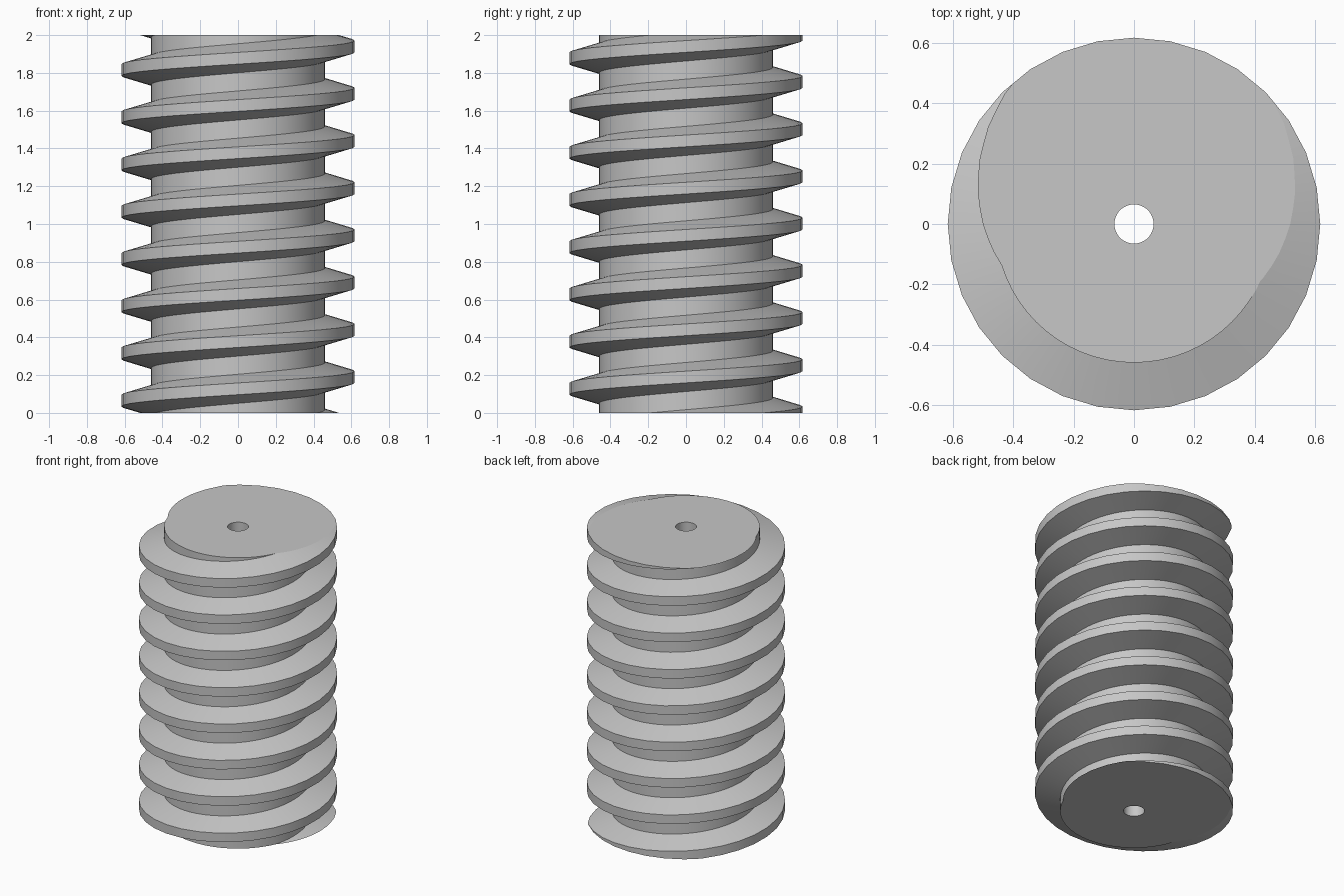
import bpy
import bmesh
from math import cos, sin, pi, radians

cube = bpy.data.objects.get("Cube")
if cube:
    bpy.data.objects.remove(cube, do_unlink=True)

HEIGHT = 2.0
PITCH = 0.25
STEPS = 64            # steps per turn
ROOT_R, CREST_R, BORE_R = 0.46, 0.618, 0.065
ROOT_HALF, CREST_HALF = 0.077, 0.031
START_Z = -0.06       # thread centre height at +x


def ring(bm, radius, z, count):
    return [bm.verts.new((radius * cos(2 * pi * k / count),
                          radius * sin(2 * pi * k / count), z))
            for k in range(count)]


bm = bmesh.new()

# Helical thread profile, swept past both ends
profile = [(ROOT_R, -ROOT_HALF), (CREST_R, -CREST_HALF),
           (CREST_R, CREST_HALF), (ROOT_R, ROOT_HALF)]
rows = []
for i in range(-2 * STEPS, 10 * STEPS + 1):
    a = 2 * pi * i / STEPS
    z = START_Z + PITCH * i / STEPS
    row = []
    for r, dz in profile:
        # The crest has half as many sides as the core
        if r == CREST_R and i % 2:
            r *= cos(2 * pi / STEPS)
        row.append(bm.verts.new((r * cos(a), r * sin(a), z + dz)))
    rows.append(row)

for i in range(len(rows) - 1):
    lo, hi = rows[i], rows[i + 1]
    for k in range(3):
        bm.faces.new((lo[k], hi[k], hi[k + 1], lo[k + 1]))
    # Core band between neighbouring turns
    if i + STEPS + 1 < len(rows):
        bm.faces.new((lo[3], hi[3], rows[i + STEPS + 1][0], rows[i + STEPS][0]))

# Trim both ends flat
for z, direction in ((0, -1), (HEIGHT, 1)):
    bmesh.ops.bisect_plane(bm, geom=bm.verts[:] + bm.edges[:] + bm.faces[:],
                           dist=1e-5, plane_co=(0, 0, z),
                           plane_no=(0, 0, direction), clear_outer=True)
bmesh.ops.remove_doubles(bm, verts=bm.verts[:], dist=1e-5)

# Through bore and end caps
rims = [e for e in bm.edges if e.is_boundary]
bottom = ring(bm, BORE_R, 0, 48)
top = ring(bm, BORE_R, HEIGHT, 48)
for k in range(48):
    n = (k + 1) % 48
    bm.faces.new((bottom[n], bottom[k], top[k], top[n]))
for z, circle, direction in ((0, bottom, -1), (HEIGHT, top, 1)):
    edges = [e for e in rims if all(abs(v.co.z - z) < 1e-3 for v in e.verts)]
    edges += [bm.edges.get((circle[k], circle[k - 1])) for k in range(48)]
    bmesh.ops.triangle_fill(bm, edges=edges, use_beauty=True,
                            use_dissolve=False, normal=(0, 0, direction))
bmesh.ops.recalc_face_normals(bm, faces=bm.faces[:])

mesh = bpy.data.meshes.new("threaded_rod")
bm.to_mesh(mesh)
bm.free()
rod = bpy.data.objects.new("threaded_rod", mesh)
bpy.context.collection.objects.link(rod)

# Plain grey material
grey = bpy.data.materials.new("light_grey")
grey.use_nodes = True
colour = (0.57, 0.57, 0.57, 1)
grey.diffuse_color = colour
for node in grey.node_tree.nodes:
    if node.type == 'BSDF_PRINCIPLED':
        node.inputs["Base Color"].default_value = colour
mesh.materials.append(grey)

# Smooth round faces, crisp thread edges
bpy.ops.object.select_all(action='DESELECT')
rod.select_set(True)
bpy.context.view_layer.objects.active = rod
bpy.ops.object.shade_smooth_by_angle(angle=radians(14))
